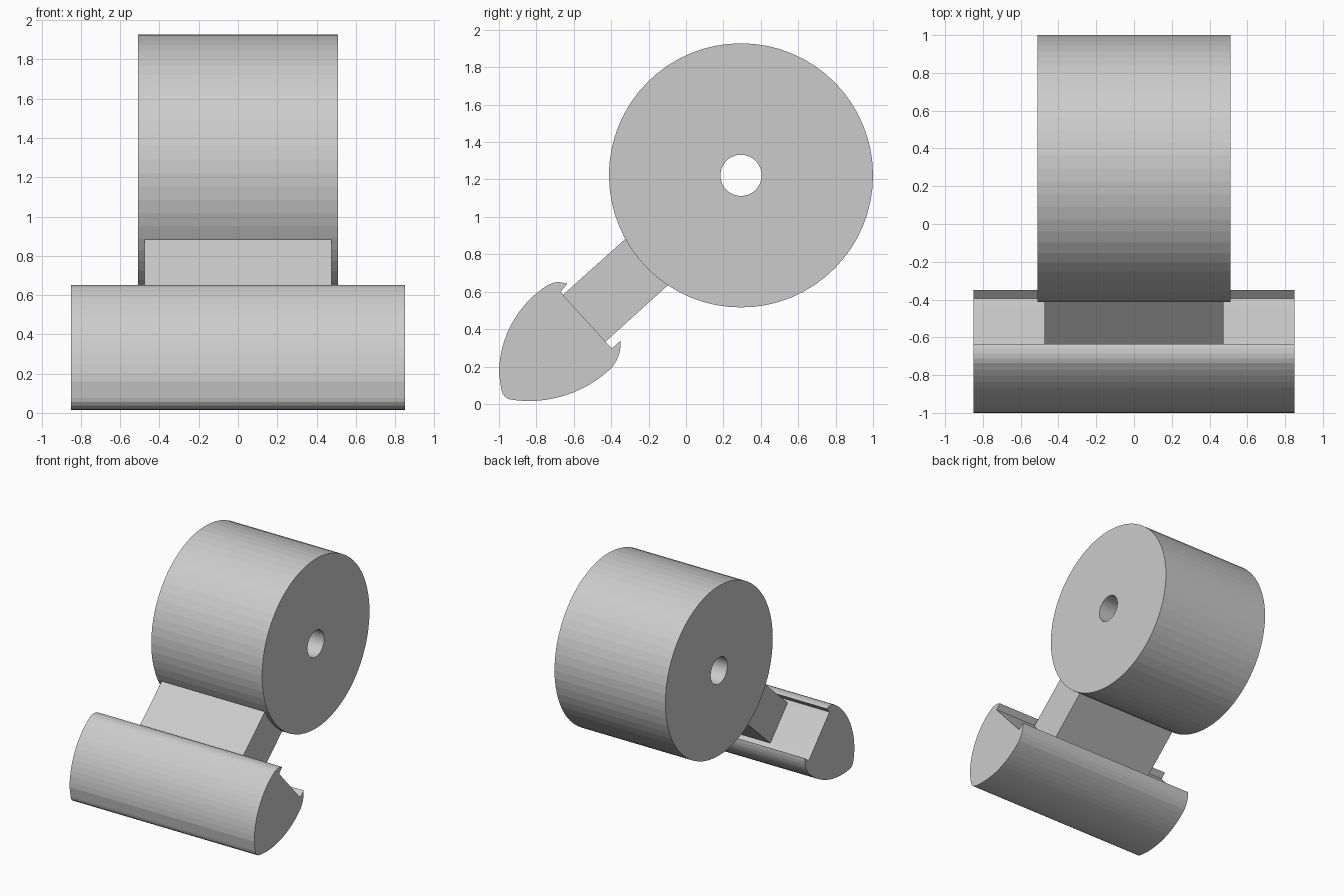
import bpy, bmesh
from math import cos, sin, tau
from mathutils import Vector
from mathutils.geometry import intersect_sphere_sphere_2d  # noqa: F401

if "Cube" in bpy.data.objects:
    bpy.data.objects.remove(bpy.data.objects["Cube"])


def arc(a, b, c, n):
    """n + 1 points on the circle arc from a through b to c (y, z)."""
    a, b, c = Vector(a), Vector(b), Vector(c)
    d = 2 * (a.x * (b.y - c.y) + b.x * (c.y - a.y) + c.x * (a.y - b.y))
    s = [p.length_squared for p in (a, b, c)]
    o = Vector(((s[0] * (b.y - c.y) + s[1] * (c.y - a.y) + s[2] * (a.y - b.y)) / d,
                (s[0] * (c.x - b.x) + s[1] * (a.x - c.x) + s[2] * (b.x - a.x)) / d))
    u, w = a - o, c - o
    sweep = -u.angle_signed(w)
    return [(o.x + u.x * cos(t) - u.y * sin(t), o.y + u.x * sin(t) + u.y * cos(t))
            for t in (sweep * i / n for i in range(n + 1))]


def finish(name, bm):
    bmesh.ops.remove_doubles(bm, verts=bm.verts, dist=1e-5)
    bmesh.ops.recalc_face_normals(bm, faces=bm.faces)
    mesh = bpy.data.meshes.new(name)
    bm.to_mesh(mesh)
    bm.free()
    obj = bpy.data.objects.new(name, mesh)
    bpy.context.collection.objects.link(obj)
    return obj


def extrude_x(name, profile, half):
    """Closed (y, z) profile extruded from -half to +half along x."""
    bm = bmesh.new()
    face = bm.faces.new([bm.verts.new((-half, y, z)) for y, z in profile])
    new = bmesh.ops.extrude_face_region(bm, geom=[face], use_keep_orig=True)["geom"]
    bmesh.ops.translate(bm, vec=(2 * half, 0, 0),
                        verts=[v for v in new if isinstance(v, bmesh.types.BMVert)])
    return finish(name, bm)


# Drum with a through bore: a rectangular section swept around the x axis
cy, cz, radius, bore, half, n = 0.294, 1.222, 0.706, 0.11, 0.51, 64
section = [(-half, bore), (-half, radius), (half, radius), (half, bore)]
bm = bmesh.new()
rings = [[bm.verts.new((x, cy + r * cos(tau * i / n), cz + r * sin(tau * i / n)))
          for x, r in section] for i in range(n)]
for i in range(n):
    p, q = rings[i], rings[(i + 1) % n]
    for k in range(4):
        bm.faces.new((p[k], p[(k + 1) % 4], q[(k + 1) % 4], q[k]))
finish("drum", bm)

# Slanted connecting arm, its end tucked just inside the drum
extrude_x("arm", [(-0.658, 0.583), (-0.318, 0.888), (-0.093, 0.638), (-0.43, 0.333)], 0.475)

# Clamp bar: bulging body with two hooked lips beside the flat seat
bar = arc((-0.77, 0.615), (-0.917, 0.455), (-1.0, 0.16), 12)
bar += arc((-0.987, 0.075), (-0.97, 0.04), (-0.93, 0.022), 4)
bar += arc((-0.93, 0.022), (-0.596, 0.064), (-0.393, 0.198), 14)[1:]
bar += arc((-0.388, 0.206), (-0.358, 0.265), (-0.35, 0.338), 5)
bar += [(-0.395, 0.298), (-0.43, 0.333), (-0.658, 0.583), (-0.671, 0.6)]
bar += arc((-0.634, 0.642), (-0.69, 0.651), (-0.757, 0.623), 5)
extrude_x("clamp_bar", bar, 0.85)
